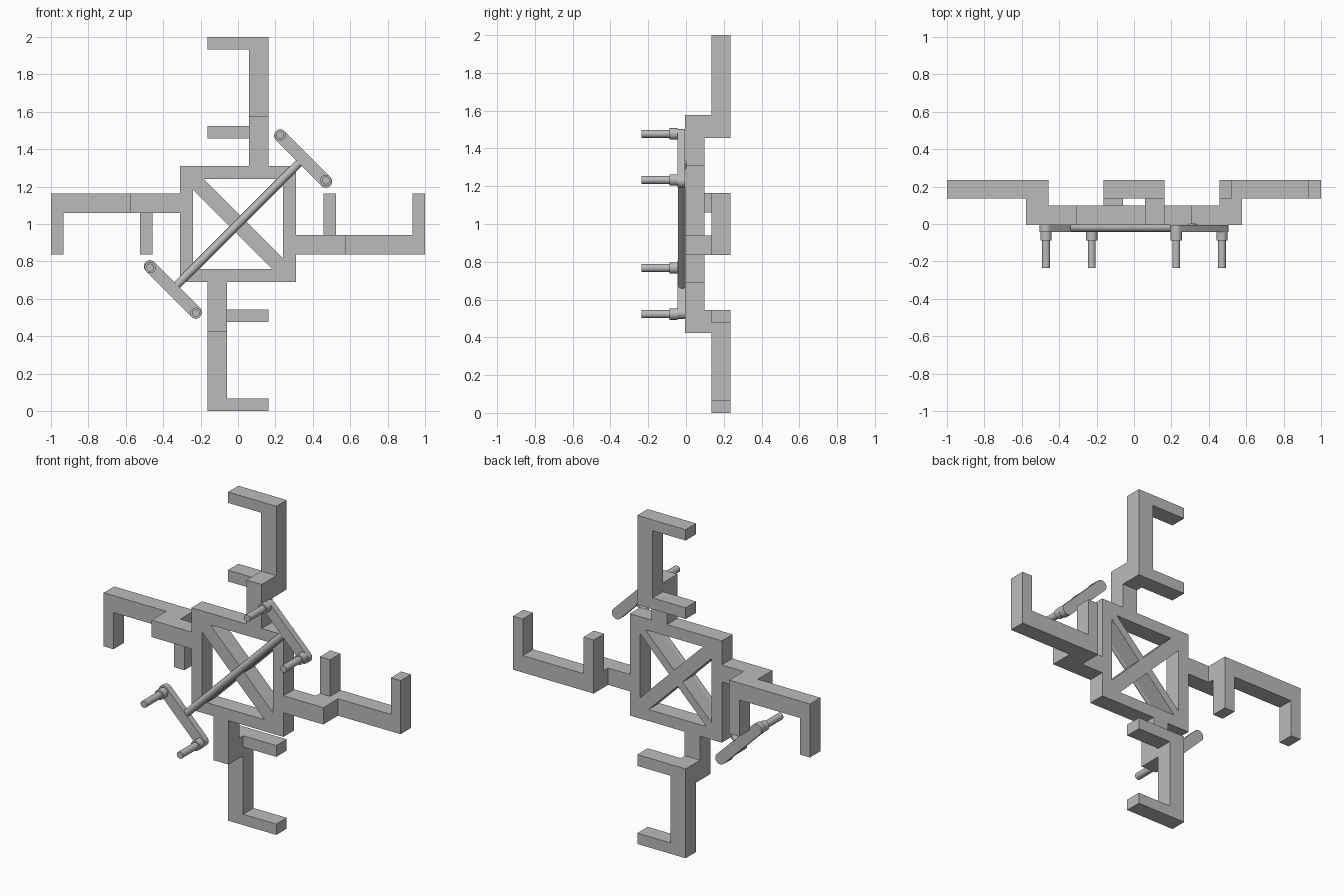
import bpy, bmesh
from math import pi, cos, sin
from mathutils import Matrix, Vector

cube = bpy.data.objects.get("Cube")
if cube:
    bpy.data.objects.remove(cube, do_unlink=True)

grey = bpy.data.materials.new("plain_grey")
grey.use_nodes = True
colour = (0.5, 0.5, 0.5, 1)
grey.diffuse_color = colour
grey.node_tree.nodes["Principled BSDF"].inputs["Base Color"].default_value = colour

CENTRE = Matrix.Translation((0, 0, 1))
FRONT, BACK = -0.005, 0.098        # frame depth
ARM_FRONT, ARM_BACK = 0.136, 0.236  # arm depth


def finish(name, bm, turn=0.0, smooth=False):
    """Turn the part about the y axis through the hub and link it."""
    bmesh.ops.transform(bm, matrix=CENTRE @ Matrix.Rotation(turn, 4, "Y"), verts=bm.verts)
    bmesh.ops.recalc_face_normals(bm, faces=bm.faces)
    mesh = bpy.data.meshes.new(name)
    bm.to_mesh(mesh)
    bm.free()
    mesh.materials.append(grey)
    obj = bpy.data.objects.new(name, mesh)
    bpy.context.collection.objects.link(obj)
    if smooth:
        bpy.ops.object.select_all(action="DESELECT")
        obj.select_set(True)
        bpy.context.view_layer.objects.active = obj
        bpy.ops.object.shade_smooth_by_angle()


def prism(name, points, turn=0.0, smooth=False):
    """Extrude a closed 3D outline given as (points, offset vector)."""
    outline, offset = points
    bm = bmesh.new()
    face = bm.faces.new([bm.verts.new(p) for p in outline])
    top = bmesh.ops.extrude_face_region(bm, geom=[face])["geom"]
    verts = [v for v in top if isinstance(v, bmesh.types.BMVert)]
    bmesh.ops.translate(bm, vec=Vector(offset), verts=verts)
    finish(name, bm, turn, smooth)


def front_outline(xz, y0, y1):
    return [(x, y0, z) for x, z in xz], (0, y1 - y0, 0)


def side_outline(yz, x0, x1):
    return [(x0, y, z) for y, z in yz], (x1 - x0, 0, 0)


def rect(x0, x1, z0, z1):
    return [(x0, z0), (x1, z0), (x1, z1), (x0, z1)]


def cylinder(name, x, z, radius, y0, y1):
    ring = [(x + radius * cos(2 * pi * i / 32), z + radius * sin(2 * pi * i / 32))
            for i in range(32)]
    prism(name, front_outline(ring, y0, y1), smooth=True)


# Square frame and its four stepped arms, each with two prongs
arm_profile = [(FRONT, 0.31), (BACK, 0.31), (BACK, 0.456), (ARM_BACK, 0.456),
               (ARM_BACK, 1.0), (ARM_FRONT, 1.0), (ARM_FRONT, 0.578), (FRONT, 0.578)]
for i, side in enumerate(("top", "left", "bottom", "right")):
    turn = i * pi / 2
    prism(side + "_frame_bar", front_outline(rect(-0.31, 0.24, 0.24, 0.31), FRONT, BACK), turn)
    prism(side + "_arm", side_outline(arm_profile, 0.06, 0.163), turn)
    for label, z0, z1 in (("inner", 0.456, 0.525), ("outer", 0.934, 1.0)):
        prism(f"{side}_{label}_prong",
              front_outline(rect(-0.163, 0.06, z0, z1), ARM_FRONT, ARM_BACK), turn)


# Crossed braces inside the frame
def brace(name, cut, turn):
    a, b = 0.24, 0.24 - cut
    prism(name, front_outline([(-a, a), (-b, a), (a, -b), (a, -a), (b, -a), (-a, b)],
                              FRONT, BACK), turn)


brace("wide_brace", 0.057, 0)
brace("rod_brace", 0.034, pi / 2)

# Diagonal round rod across the front
bm = bmesh.new()
bmesh.ops.create_cone(bm, cap_ends=True, segments=32, radius1=0.022, radius2=0.022, depth=0.93)
bmesh.ops.translate(bm, vec=(0, -0.02, 0), verts=bm.verts)
finish("diagonal_rod", bm, pi / 4, True)

# Round-ended crossbars with collared pegs
for side, label in ((1, "upper"), (-1, "lower")):
    half, offset, r = 0.173, 0.493 * side, 0.033
    ends = [(half, -pi / 2), (-half, pi / 2)]
    outline = [(c + r * cos(start + pi * k / 16), offset + r * sin(start + pi * k / 16))
               for c, start in ends for k in range(17)]
    prism(label + "_crossbar", front_outline(outline, -0.044, -0.006), pi / 4, True)
    for end in (-1, 1):
        x, z = 0.348 * side + 0.122 * end, 0.355 * side - 0.122 * end
        peg = f"{label}_{'left' if end > 0 else 'right'}"
        cylinder(peg + "_collar", x, z, 0.03, -0.044, -0.087)
        cylinder(peg + "_peg", x, z, 0.021, -0.087, -0.236)
